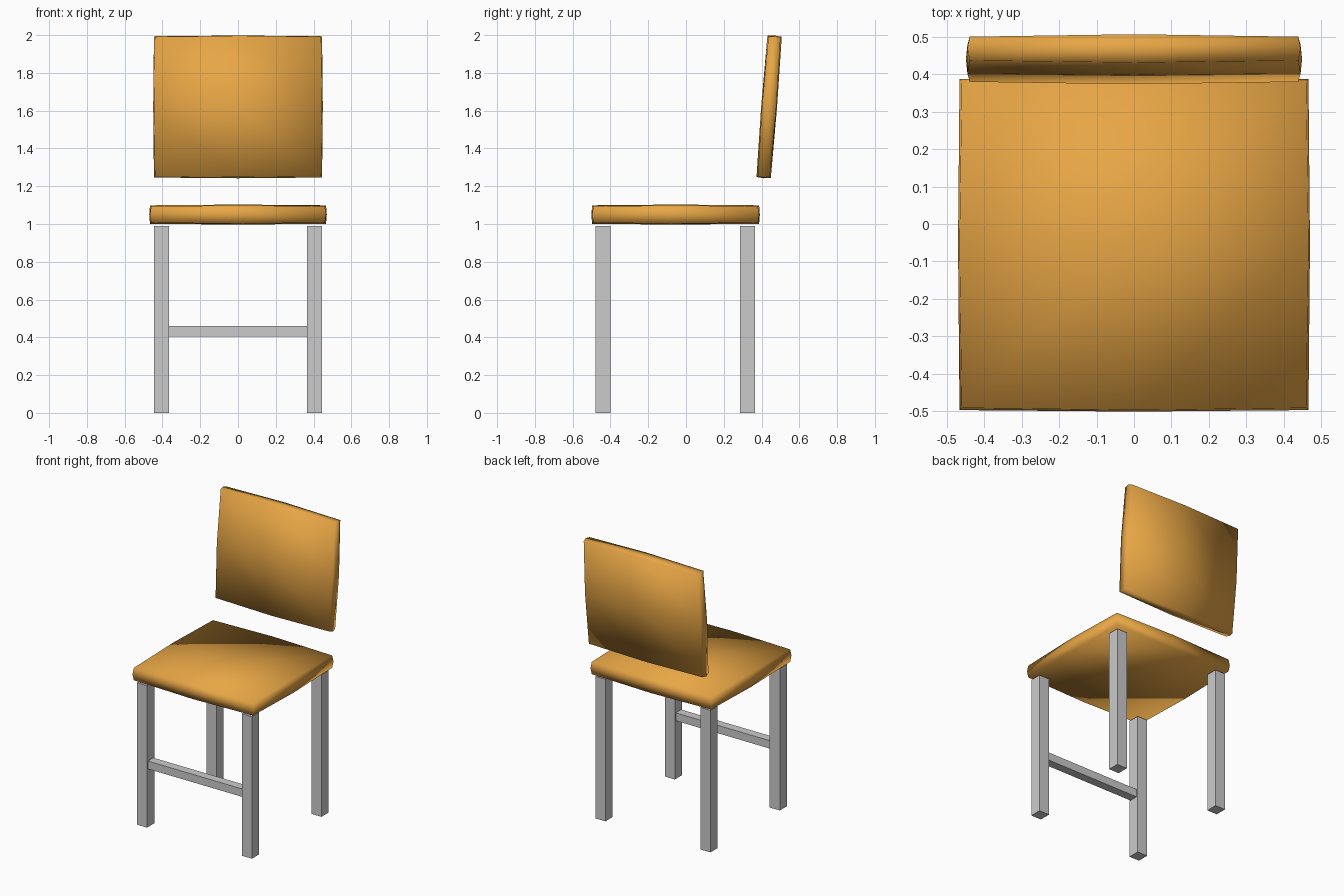
import bpy, bmesh
from mathutils import Vector

if "Cube" in bpy.data.objects:
    bpy.data.objects.remove(bpy.data.objects["Cube"])

wood = bpy.data.materials.new("orange")
wood.diffuse_color = (0.80, 0.38, 0.06, 1)
wood.use_nodes = True
wood.node_tree.nodes["Principled BSDF"].inputs["Base Color"].default_value = wood.diffuse_color


def finish(name, bm, location=(0, 0, 0)):
    mesh = bpy.data.meshes.new(name)
    bm.to_mesh(mesh)
    bm.free()
    obj = bpy.data.objects.new(name, mesh)
    obj.location = location
    bpy.context.collection.objects.link(obj)
    return obj


def box(name, center, size):
    bm = bmesh.new()
    bmesh.ops.create_cube(bm, size=1)
    bmesh.ops.scale(bm, vec=Vector(size), verts=bm.verts)
    return finish(name, bm, center)


def cushion(name, center, half, tilt=0.0, bulge=0.01):
    """Box with every face split 2 x 2 and puffed out slightly."""
    bm = bmesh.new()
    bmesh.ops.create_cube(bm, size=2)
    bmesh.ops.subdivide_edges(bm, edges=bm.edges[:], cuts=1, use_grid_fill=True)
    for v in bm.verts:
        mids = sum(abs(c) < 0.5 for c in v.co)      # 0 corner, 1 edge, 2 face centre
        puff = (0.0, 0.6, 1.0)[mids] * bulge
        v.co = Vector([c * (h + puff) for c, h in zip(v.co, half)])
    for f in bm.faces:
        f.smooth = True
    obj = finish(name, bm, center)
    obj.rotation_euler.x = tilt
    obj.data.materials.append(wood)
    return obj


# Upholstered seat and tilted backrest
cushion("seat", (0, -0.055, 1.05), (0.46, 0.436, 0.043))
cushion("backrest", (0, 0.44, 1.62), (0.439, 0.032, 0.369), tilt=-0.077)

# Four square legs
for side, x in (("left", -0.405), ("right", 0.405)):
    for place, y in (("front", -0.44), ("back", 0.325)):
        box(f"{place}_{side}_leg", (x, y, 0.495), (0.078, 0.08, 0.99))

# Crossbar between the front legs
box("front_crossbar", (0, -0.44, 0.433), (0.74, 0.06, 0.055))
